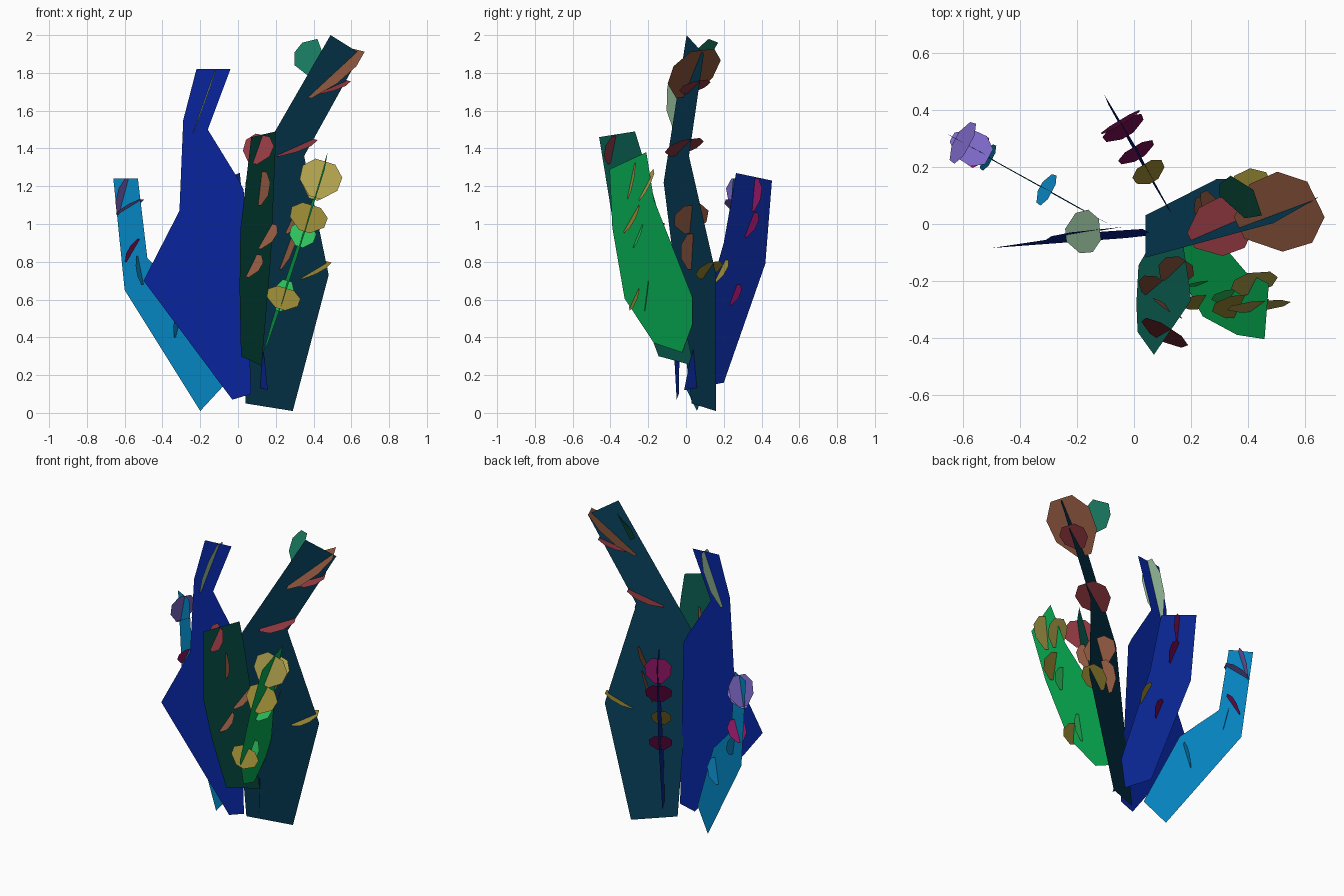
import bpy
from mathutils import Vector

mats = {}


def material(c):
    if c not in mats:
        m = bpy.data.materials.new("colour_%d" % len(mats))
        m.diffuse_color = (*[v ** 2.2 for v in c], 1)  # screen to linear
        mats[c] = m
    return mats[c]


def sheet(name, pts, colour):
    me = bpy.data.meshes.new(name)
    me.from_pydata([tuple(p) for p in pts], [], [tuple(range(len(pts)))])
    me.materials.append(material(colour))
    bpy.context.collection.objects.link(bpy.data.objects.new(name, me))


# petal half outline: position along the axis, share of the half width
HALF = [(-1, .3), (-.3, .95), (.45, 1), (1, .5)]


def blade(name, axis, plane, outline, colour, petals):
    """Flat blade on a tilted plane, with petals standing square through it.
    petal: u0, z0, u1, z1 (on the blade), half width, colour"""
    a, b, c = plane

    def on(u, z):
        d = a + b * u + c * z
        return Vector((u, d, z)) if axis == 'x' else Vector((d, u, z))

    n = (on(1, 0) - on(0, 0)).cross(on(0, 1) - on(0, 0)).normalized()
    sheet(name + "_blade", [on(u, z) for u, z in outline], colour)
    for i, (u0, z0, u1, z1, w, col) in enumerate(petals):
        p, q = on(u0, z0), on(u1, z1)
        mid, half = (p + q) / 2, (q - p) / 2
        pts = [mid + half * t + n * w * s for t, s in HALF]
        pts += [mid + half * t - n * w * s for t, s in reversed(HALF)]
        sheet("%s_petal_%d" % (name, i + 1), pts, col)


BROWN, RED, OLIVE = (.56, .35, .26), (.58, .24, .27), (.6, .54, .22)
YELLOW, GREEN, JADE = (.72, .66, .32), (.2, .78, .38), (.12, .48, .38)
PALE, PLUM, PINK = (.6, .76, .62), (.46, .08, .32), (.6, .12, .42)
VIOLET, CYAN = (.5, .42, .8), (.08, .55, .8)

# tall teal blade, right
blade("teal", 'x', (.017, .49, -.127),
      [(.04, .05), (.29, .01), (.48, .73), (.35, 1.36), (.65, 1.9),
       (.49, 2.0), (.19, 1.48), (.04, 1.22)], (.055, .24, .33),
      [(.37, 1.67, .64, 1.92, .14, BROWN),
       (.42, 1.69, .58, 1.76, .08, RED),
       (.2, 1.36, .4, 1.45, .1, RED),
       (.25, .95, .32, 1.1, .1, BROWN),
       (.22, .76, .29, .95, .07, BROWN),
       (.33, .71, .48, .8, .07, OLIVE)])

# turned petal behind the tip of the teal blade
sheet("teal_tip_petal",
      [(.3, .1, 1.84), (.3, .14, 1.91), (.34, .17, 1.96), (.42, .12, 1.98),
       (.45, .03, 1.9), (.39, .02, 1.77)], JADE)

# blue blade, centre left
blade("blue", 'x', (-.048, .105, .023),
      [(-.03, .07), (.07, .1), (.03, 1.18), (0, 1.24), (-.16, 1.5),
       (-.04, 1.82), (-.22, 1.82), (-.29, 1.55), (-.31, 1.07), (-.5, .7)],
      (.065, .165, .62),
      [(-.24, 1.48, -.12, 1.82, .075, PALE)])

# light blue blade, far left
blade("sky", 'x', (-.05, -.54, .01),
      [(-.2, .01), (-.08, .14), (-.27, .61), (-.48, .82), (-.53, 1.24),
       (-.66, 1.24), (-.6, .65)], (.05, .53, .77),
      [(-.63, 1.05, -.58, 1.24, .08, VIOLET),
       (-.64, 1.05, -.51, 1.13, .06, VIOLET),
       (-.59, .8, -.52, .92, .06, PINK),
       (-.53, .83, -.5, .68, .05, CYAN),
       (-.33, .4, -.29, .56, .06, CYAN)])

# navy blade, back
blade("navy", 'y', (.15, -.6, .015),
      [(-.01, .12), (.2, .16), (.42, .79), (.455, 1.23), (.265, 1.27),
       (.2, .9), (.02, .27)], (.065, .16, .55),
      [(.35, 1.07, .365, 1.24, .08, PINK),
       (.31, .93, .36, 1.06, .08, PLUM),
       (.23, .57, .27, .68, .07, PLUM),
       (.15, .69, .21, .81, .06, OLIVE)])

# dark green blade, front
blade("dark_green", 'y', (.043, .649, .223),
      [(-.46, 1.46), (-.27, 1.49), (-.23, 1.36), (-.08, .82), (.04, .25),
       (-.145, .3), (-.28, .66), (-.38, .97)], (.07, .36, .31),
      [(-.4, 1.32, -.37, 1.47, .09, RED),
       (-.28, 1.1, -.31, 1.28, .06, BROWN),
       (-.2, .87, -.13, 1.0, .06, BROWN),
       (-.25, .72, -.2, .84, .06, BROWN)])

# bright green blade, front right
blade("green", 'y', (.033, -.065, .31),
      [(-.405, 1.29), (-.21, 1.38), (-.17, 1.13), (.035, .61), (.035, .47),
       (-.02, .32), (-.17, .37), (-.325, .605), (-.39, .98)],
      (.06, .68, .33),
      [(-.31, 1.14, -.27, 1.33, .11, YELLOW),
       (-.25, 1.13, -.17, 1.28, .08, YELLOW),
       (-.33, .96, -.25, 1.1, .1, OLIVE),
       (-.28, .88, -.23, 1.0, .07, GREEN),
       (-.3, .55, -.25, .66, .09, OLIVE),
       (-.22, .54, -.2, .7, .05, GREEN)])
